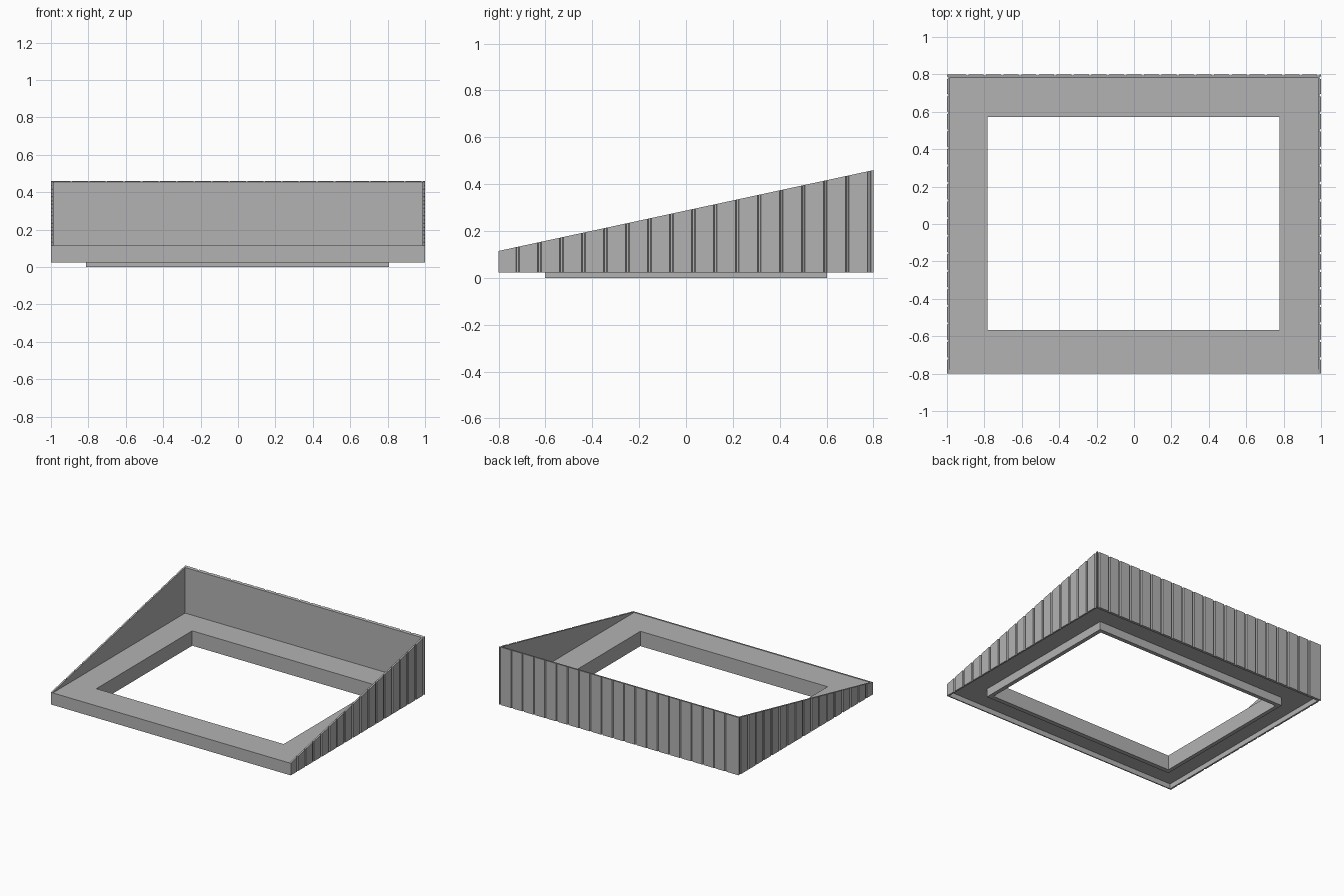
import bpy
import bmesh

if "Cube" in bpy.data.objects:
    bpy.data.objects.remove(bpy.data.objects["Cube"], do_unlink=True)

GREY = (0.45, 0.45, 0.45, 1.0)
grey = bpy.data.materials.new("plain grey")
grey.use_nodes = True
grey.diffuse_color = GREY
grey.node_tree.nodes["Principled BSDF"].inputs["Base Color"].default_value = GREY

# Main dimensions
HX, HY = 1.0, 0.8
BASE, FRONT_TOP, BACK_TOP = 0.024, 0.115, 0.46
DECK_LOW, DECK_TOP = 0.062, 0.112
SIDE_T, BACK_T, FRONT_T = 0.013, 0.02, 0.008
PITCH, GROOVE_W, GROOVE_D = 0.0938, 0.008, 0.007


def finish(name, bm):
    bmesh.ops.recalc_face_normals(bm, faces=bm.faces[:])
    mesh = bpy.data.meshes.new(name)
    bm.to_mesh(mesh)
    bm.free()
    mesh.materials.append(grey)
    obj = bpy.data.objects.new(name, mesh)
    bpy.context.collection.objects.link(obj)
    return obj


def prism(name, plan, low, top):
    """Raise a plan outline from low up to the height top(y)."""
    bm = bmesh.new()
    lower = [bm.verts.new((x, y, low)) for x, y in plan]
    upper = [bm.verts.new((x, y, top(y))) for x, y in plan]
    bm.faces.new(lower)
    bm.faces.new(upper)
    for i in range(len(plan)):
        j = (i + 1) % len(plan)
        bm.faces.new((lower[i], lower[j], upper[j], upper[i]))
    return finish(name, bm)


def ring(name, outer, inner, low, top):
    """Rectangular frame; outer and inner are (x0, x1, y0, y1)."""
    bm = bmesh.new()

    def loop(r, z):
        x0, x1, y0, y1 = r
        return [bm.verts.new((x, y, z)) for x, y in ((x0, y0), (x1, y0), (x1, y1), (x0, y1))]

    loops = [loop(outer, low), loop(outer, top), loop(inner, top), loop(inner, low)]
    for a, b in zip(loops, loops[1:] + loops[:1]):
        for i in range(4):
            j = (i + 1) % 4
            bm.faces.new((a[i], a[j], b[j], b[i]))
    return finish(name, bm)


def groove(c):
    """Offsets along the wall and into it for one tapered groove."""
    return [(c - GROOVE_W, 0), (c - GROOVE_W / 2, GROOVE_D),
            (c + GROOVE_W / 2, GROOVE_D), (c + GROOVE_W, 0)]


def slope(y):
    return FRONT_TOP + (BACK_TOP - FRONT_TOP) * (y + HY) / (2 * HY)


# Grooved side and back walls as one sloping U-shaped shell
side_run = [p for k in range(16, -1, -1) for p in groove(0.782 - k * PITCH)]
back_run = [p for k in range(21) for p in groove(-0.891 + k * PITCH)]
plan = [(HX, -HY)]
plan += [(HX - d, y) for y, d in side_run]
plan += [(HX, HY)]
plan += [(x, HY - d) for x, d in reversed(back_run)]
plan += [(-HX, HY)]
plan += [(-HX + d, y) for y, d in reversed(side_run)]
plan += [(-HX, -HY), (-HX + SIDE_T, -HY), (-HX + SIDE_T, HY - BACK_T),
         (HX - SIDE_T, HY - BACK_T), (HX - SIDE_T, -HY)]
prism("grooved_walls", plan, BASE, slope)

# Low front wall
ix = HX - SIDE_T
prism("front_wall", [(-ix, -HY), (ix, -HY), (ix, -HY + FRONT_T), (-ix, -HY + FRONT_T)],
      BASE, lambda y: FRONT_TOP)

# Deck with its opening, and the locating lip beneath it
opening = (-0.783, 0.778, -0.568, 0.573)
ring("deck", (-ix, ix, -HY + FRONT_T, HY - BACK_T), opening, DECK_LOW, DECK_TOP)
ring("bottom_lip", (-0.813, 0.808, -0.603, 0.603), opening, 0.0, DECK_LOW)
